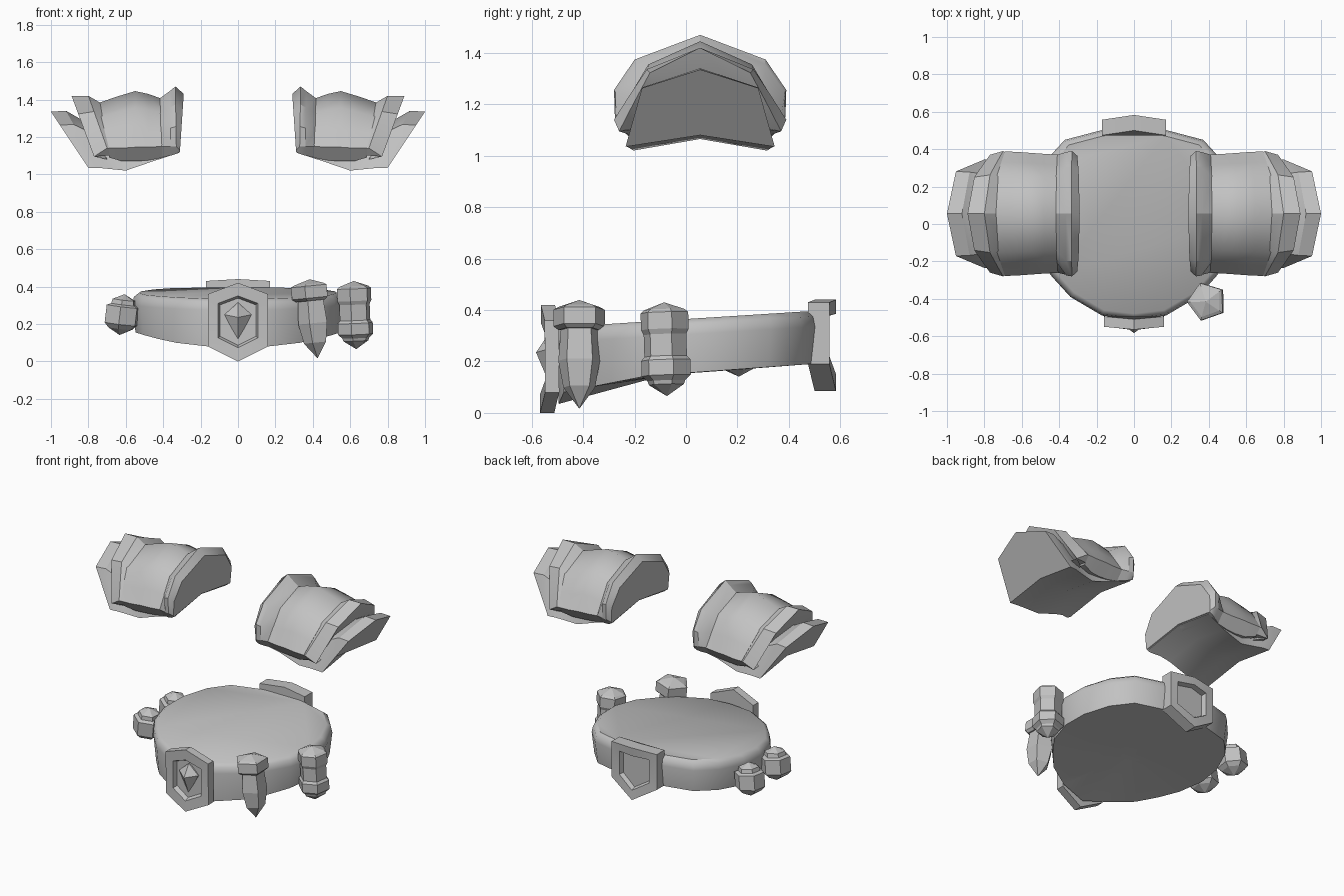
import bpy, bmesh, math
from mathutils import Vector, Euler

cube = bpy.data.objects.get("Cube")
if cube:
    bpy.data.objects.remove(cube, do_unlink=True)

steel = bpy.data.materials.new("plain grey")
steel.use_nodes = True
GREY = (0.54, 0.54, 0.54, 1)
steel.diffuse_color = GREY
steel.node_tree.nodes["Principled BSDF"].inputs["Base Color"].default_value = GREY


def loft(name, rings, angle=30, mirror=False):
    """Skin a list of equal-length rings and cap both ends."""
    bm = bmesh.new()
    loops = [[bm.verts.new(p) for p in ring] for ring in rings]
    n = len(loops[0])
    for a, b in zip(loops, loops[1:]):
        for i in range(n):
            j = (i + 1) % n
            bm.faces.new((a[i], a[j], b[j], b[i]))
    bm.faces.new(loops[0])
    bm.faces.new(loops[-1])
    bmesh.ops.remove_doubles(bm, verts=bm.verts, dist=0.0005)
    bmesh.ops.recalc_face_normals(bm, faces=bm.faces)
    mesh = bpy.data.meshes.new(name)
    bm.to_mesh(mesh)
    bm.free()
    obj = bpy.data.objects.new(name, mesh)
    bpy.context.collection.objects.link(obj)
    mesh.materials.append(steel)
    bpy.ops.object.select_all(action='DESELECT')
    obj.select_set(True)
    bpy.context.view_layer.objects.active = obj
    bpy.ops.object.shade_smooth_by_angle(angle=math.radians(angle))
    if mirror:
        obj.modifiers.new("mirror", 'MIRROR').use_mirror_merge = False
    return obj


# Arch outlines: height fraction and width fraction, crown to hem
ROUND = [(1, 0), (0.7, 0.76), (0.33, 1), (0, 0.99)]
FLARED = [(1, 0), (0.7, 0.62), (0.32, 0.83), (0, 1)]
STRAIGHT = [(1, 0), (0.76, 0.78), (0.38, 0.89), (0, 1)]


def arch(outline, x_top, x_hem, top, hem, width, lip=0.0):
    """Faceted arch section; the crown leans out from the hem."""
    pts = []
    for f, w in outline:
        pts.append((x_hem + (x_top - x_hem) * f, w * width, hem + (top - hem) * f))
    pts.append((x_hem, width - lip * 0.8, hem - lip))
    mid = (x_hem, 0, hem - lip + 0.045)
    left = [(x, -y, z) for x, y, z in reversed(pts[1:])]
    return [(x, y + 0.055, z) for x, y, z in pts + [mid] + left]


def spindle(name, profile, centre, sides=6, tilt=(0, 0), turn=0):
    """Faceted turned shape; profile is radius and height from the centre."""
    rot = Euler((tilt[0], tilt[1], 0))
    rings = []
    for r, z in profile:
        ring = []
        for i in range(sides):
            a = turn + math.tau * i / sides
            p = Vector((r * math.cos(a), r * math.sin(a), z))
            p.rotate(rot)
            ring.append(p + Vector(centre))
        rings.append(ring)
    return loft(name, rings, 8)


def plaque(name, half, mid_z, back, front, bow, recess):
    """Framed plate with a sunken middle, facing along y."""
    outline = half + [(-x, z) for x, z in reversed(half) if x]
    rings = []
    for scale, y in ((1, back), (1, front), (0.66, front), (0.6, front + recess)):
        rings.append([(x * scale, y + bow(x, z - mid_z), mid_z + (z - mid_z) * scale)
                      for x, z in outline])
    return loft(name, rings, 20)


# Shoulder armour: collar and three overlapping layers, mirrored
loft("shoulder_collar", [
    arch(ROUND, 0.29, 0.31, 1.43, 1.13, 0.31, 0.01),
    arch(ROUND, 0.335, 0.33, 1.47, 1.15, 0.335, 0.04),
    arch(ROUND, 0.365, 0.36, 1.445, 1.15, 0.33, 0.05),
    arch(FLARED, 0.42, 0.41, 1.405, 1.15, 0.315, 0.06)], 32, mirror=True)
loft("shoulder_main_plate", [
    arch(FLARED, 0.41, 0.40, 1.405, 1.15, 0.315, 0.06),
    arch(FLARED, 0.48, 0.48, 1.43, 1.145, 0.32, 0.07),
    arch(FLARED, 0.55, 0.55, 1.445, 1.145, 0.325, 0.075),
    arch(FLARED, 0.65, 0.62, 1.415, 1.14, 0.33, 0.07),
    arch(FLARED, 0.75, 0.69, 1.38, 1.14, 0.333, 0.05)], 48, mirror=True)
loft("shoulder_middle_plate", [
    arch(FLARED, 0.68, 0.60, 1.35, 1.11, 0.29),
    arch(FLARED, 0.80, 0.70, 1.42, 1.14, 0.335, 0.04),
    arch(FLARED, 0.89, 0.77, 1.42, 1.095, 0.315),
    arch(FLARED, 0.84, 0.70, 1.29, 1.08, 0.27)], mirror=True)
loft("shoulder_lower_plate", [
    arch(STRAIGHT, 0.305, 0.315, 1.38, 1.115, 0.285),
    arch(STRAIGHT, 0.46, 0.46, 1.34, 1.068, 0.26),
    arch(STRAIGHT, 0.70, 0.60, 1.28, 1.02, 0.26),
    arch(STRAIGHT, 0.85, 0.70, 1.30, 1.03, 0.275),
    arch(STRAIGHT, 0.92, 0.75, 1.34, 1.035, 0.285),
    arch(STRAIGHT, 1.0, 0.80, 1.335, 1.035, 0.29)], mirror=True)


# Belt: a tilted oval slab, deepest at the front centre
def belt_top(y):
    return 0.365 + 0.06 * y


def belt_bottom(y):
    if y < -0.5:
        return 0.035
    return 0.155 + 0.07 * y if y > -0.15 else 0.145 + 0.19 * (y + 0.15)


right_side = [(0, 0.53), (0.18, 0.5), (0.37, 0.45), (0.48, 0.33), (0.55, 0.16), (0.565, 0),
              (0.52, -0.17), (0.44, -0.28), (0.34, -0.39), (0.17, -0.49), (0, -0.51)]
oval = right_side + [(-x, y) for x, y in reversed(right_side[:-1]) if x]
loft("belt", [
    [(x * 0.2, y * 0.2 + 0.02, belt_bottom(y * 0.2)) for x, y in oval],
    [(x * 0.97, y * 0.97, belt_bottom(y)) for x, y in oval],
    [(x, y, belt_top(y) - 0.06) for x, y in oval],
    [(x * 0.985, y * 0.985, belt_top(y) - 0.02) for x, y in oval],
    [(x * 0.94, y * 0.94, belt_top(y)) for x, y in oval]], 40)

# Front and back buckles
plaque("front_buckle", [(0, 0.42), (0.16, 0.36), (0.16, 0.08), (0, 0.0)], 0.215,
       -0.48, -0.535, lambda x, dz: -0.7 * dz * dz, 0.03)
plaque("back_buckle", [(0, 0.44), (0.17, 0.43), (0.17, 0.19), (0, 0.085)], 0.28,
       0.5, 0.583, lambda x, dz: -0.15 * abs(x), -0.03)

# Gem in the front buckle
diamond = [(0, 0.08), (0.072, 0.015), (0, -0.125), (-0.072, 0.015)]
loft("buckle_gem", [[(x * s, y, 0.235 + z * s) for x, z in diamond]
                    for s, y in ((1, -0.505), (1, -0.53), (0, -0.583))], 10)

# Hanging dagger
spindle("belt_dagger",
        [(0, 0.215), (0.085, 0.19), (0.105, 0.18), (0.105, 0.115), (0.085, 0.1),
         (0.075, 0.1), (0.085, -0.02), (0.065, -0.125), (0, -0.21)],
        (0.405, -0.415, 0.225), sides=5, tilt=(0, -0.1), turn=0.65)

# Tall canister
spindle("belt_canister",
        [(0, 0.18), (0.08, 0.152), (0.095, 0.14), (0.095, 0.075), (0.085, 0.055),
         (0.085, -0.03), (0.098, -0.045), (0.098, -0.105), (0.075, -0.125),
         (0.07, -0.14), (0, -0.185)],
        (0.625, -0.08, 0.25), tilt=(0.03, -0.04), turn=0.3)

# Two small pouches on the other side
for label, y in (("front", -0.08), ("rear", 0.2)):
    spindle(label + "_pouch",
            [(0, 0.11), (0.065, 0.08), (0.07, 0.055), (0.095, 0.045), (0.095, -0.05),
             (0.07, -0.075), (0, -0.11)],
            (-0.62, y, 0.25), tilt=(0.05, 0.12), turn=0.4)
